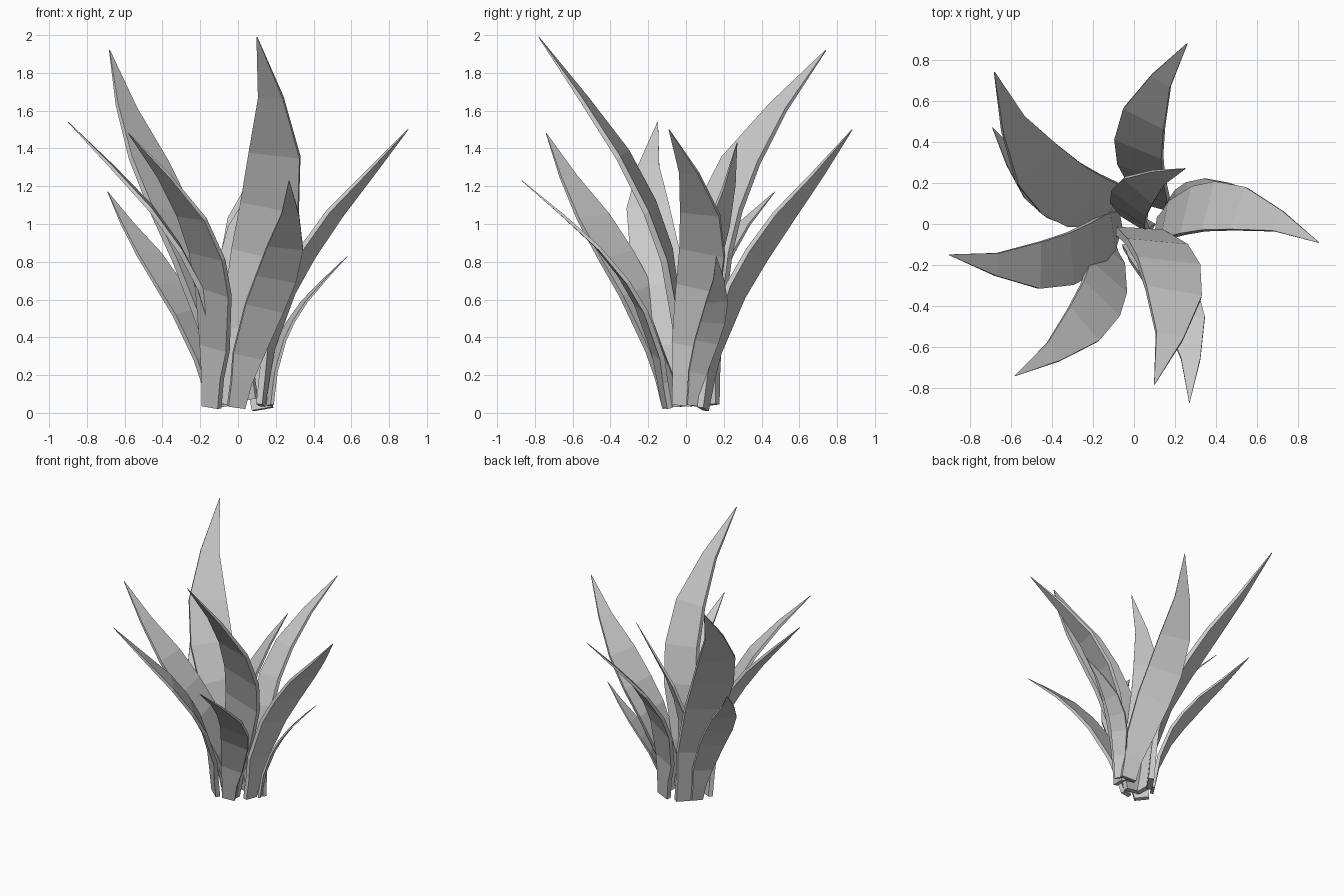
import bpy, bmesh, math
from mathutils import Vector

if "Cube" in bpy.data.objects:
    bpy.data.objects.remove(bpy.data.objects["Cube"])

# Shared leaf shape: position along chord, inward bend, sideways bow,
# blade width, thickness, twist in degrees (all lengths relative to the chord)
RINGS = [
    (0.00, 0.000, 0.000, 0.065, 0.020, 0),
    (0.09, -0.035, 0.010, 0.078, 0.020, 2),
    (0.18, -0.070, 0.024, 0.112, 0.019, 4),
    (0.37, -0.105, 0.058, 0.145, 0.017, 7),
    (0.50, -0.105, 0.076, 0.150, 0.015, 9),
    (0.65, -0.087, 0.077, 0.132, 0.013, 10),
    (0.82, -0.046, 0.052, 0.065, 0.010, 10),
    (1.00, 0.000, 0.000, 0.002, 0.002, 10),
]

# Each leaf: base point, tip point, extra roll in degrees
LEAVES = [
    ((-0.03, -0.05, 0.04), (0.10, -0.78, 1.99), 8),
    ((-0.06, 0.11, 0.04), (-0.68, 0.74, 1.92), -15),
    ((0.13, 0.09, 0.02), (0.26, 0.88, 1.50), 0),
    ((0.12, -0.02, 0.04), (0.90, -0.09, 1.50), 4),
    ((-0.08, 0.02, 0.04), (-0.90, -0.15, 1.54), 0),
    ((-0.14, -0.08, 0.03), (-0.58, -0.74, 1.48), 0),
    ((-0.01, -0.10, 0.03), (0.27, -0.87, 1.23), 0),
    ((0.06, 0.01, 0.07), (0.25, 0.27, 1.43), -15),
    ((-0.13, 0.05, 0.04), (-0.69, 0.47, 1.17), 0),
    ((0.17, 0.03, 0.04), (0.58, 0.16, 0.83), -8),
]


def make_leaf(name, base, tip, roll):
    base, tip = Vector(base), Vector(tip)
    size = (tip - base).length
    chord = (tip - base).normalized()
    out = Vector((tip.x, tip.y, 0))
    out = (out - chord * out.dot(chord)).normalized()
    side = chord.cross(out)
    centres = [base + size * (chord * t + out * d + side * s)
               for t, d, s, *_ in RINGS]
    bm = bmesh.new()
    loops = []
    for i, (_, _, _, w, th, tw) in enumerate(RINGS):
        along = centres[min(i + 1, len(RINGS) - 1)] - centres[max(i - 1, 0)]
        along.normalize()
        a = math.radians(tw + roll)
        across = side * math.cos(a) + out * math.sin(a)
        across = (across - along * across.dot(along)).normalized()
        normal = across.cross(along)
        u, v = across * (w * size / 2), normal * (th * size / 2)
        c = centres[i]
        loops.append([bm.verts.new(p) for p in
                      (c - u - v, c + u - v, c + u + v, c - u + v)])
    for lo, hi in zip(loops, loops[1:]):
        for k in range(4):
            n = (k + 1) % 4
            bm.faces.new((lo[k], lo[n], hi[n], hi[k]))
    bm.faces.new(loops[0])
    bm.faces.new(loops[-1])
    bmesh.ops.recalc_face_normals(bm, faces=bm.faces)
    mesh = bpy.data.meshes.new(name)
    bm.to_mesh(mesh)
    bm.free()
    obj = bpy.data.objects.new(name, mesh)
    bpy.context.collection.objects.link(obj)


# Rosette of pointed leaves
for i, (b, t, r) in enumerate(LEAVES):
    make_leaf(f"leaf_{i + 1}", b, t, r)
